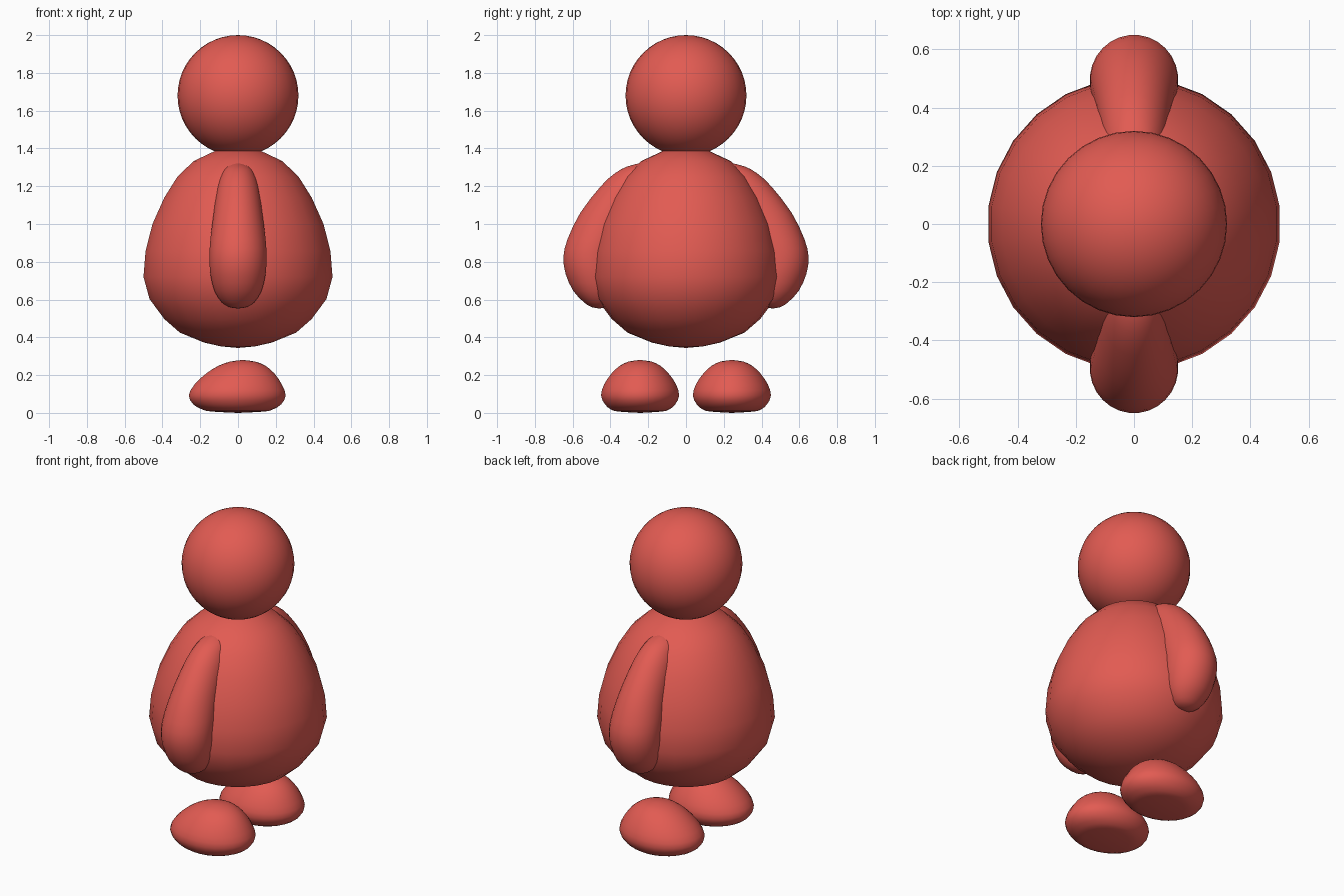
import bpy, bmesh, math

if "Cube" in bpy.data.objects:
    bpy.data.objects.remove(bpy.data.objects["Cube"])

red = bpy.data.materials.new("soft red")
red.diffuse_color = (0.76, 0.105, 0.085, 1)
red.use_nodes = True
red.node_tree.nodes["Principled BSDF"].inputs["Base Color"].default_value = red.diffuse_color


def smooth_rows(rows, n):
    """Catmull-Rom interpolation of profile rows, n steps per span."""
    out = []
    for i in range(len(rows) - 1):
        p0, p1 = rows[max(i - 1, 0)], rows[i]
        p2, p3 = rows[i + 1], rows[min(i + 2, len(rows) - 1)]
        for k in range(n):
            t = k / n
            out.append([0.5 * (2 * b + (c - a) * t + (2 * a - 5 * b + 4 * c - d) * t * t
                               + (3 * b - a - 3 * c + d) * t ** 3)
                        for a, b, c, d in zip(p0, p1, p2, p3)])
    return out + [list(rows[-1])]


def loft(name, rows, sides, steps=1):
    """Closed form from stacked ellipses: rows of (z, centre x, centre y, radius x, radius y).
    The first and last rows are single points."""
    rows = smooth_rows(rows, steps)
    bm = bmesh.new()
    rings = []
    for z, cx, cy, rx, ry in rows[1:-1]:
        ring = []
        for i in range(sides):
            a = math.tau * (i + 0.5) / sides
            ring.append(bm.verts.new((cx + rx * math.cos(a), cy + ry * math.sin(a), z)))
        rings.append(ring)
    low = bm.verts.new((rows[0][1], rows[0][2], rows[0][0]))
    high = bm.verts.new((rows[-1][1], rows[-1][2], rows[-1][0]))
    for i in range(sides):
        j = (i + 1) % sides
        bm.faces.new((low, rings[0][j], rings[0][i]))
        bm.faces.new((high, rings[-1][i], rings[-1][j]))
        for a, b in zip(rings, rings[1:]):
            bm.faces.new((a[i], a[j], b[j], b[i]))
    bmesh.ops.recalc_face_normals(bm, faces=bm.faces)
    for f in bm.faces:
        f.smooth = True
    me = bpy.data.meshes.new(name)
    bm.to_mesh(me)
    bm.free()
    me.materials.append(red)
    ob = bpy.data.objects.new(name, me)
    bpy.context.collection.objects.link(ob)
    return ob


# Head
bpy.ops.mesh.primitive_uv_sphere_add(segments=32, ring_count=24, radius=0.32, location=(0, 0, 1.68))
head = bpy.context.object
head.name = "head"
head.data.materials.append(red)
bpy.ops.object.shade_smooth()

# Egg-shaped body
body = [(0.344, 0), (0.352, 0.09), (0.372, 0.18), (0.425, 0.31), (0.497, 0.393), (0.603, 0.472),
        (0.72, 0.504), (0.857, 0.493), (1.0, 0.456), (1.14, 0.393), (1.249, 0.324),
        (1.333, 0.237), (1.386, 0.124), (1.40, 0.06), (1.405, 0)]
loft("body", [(z, 0, 0, r, r) for z, r in body], 26)

# Arms: z, outermost y, half width, half depth
arm = [(0.553, 0.46, 0, 0), (0.560, 0.50, 0.045, 0.04), (0.585, 0.54, 0.086, 0.08),
       (0.645, 0.597, 0.125, 0.125), (0.735, 0.638, 0.147, 0.15), (0.825, 0.65, 0.152, 0.155),
       (0.92, 0.628, 0.147, 0.16), (1.06, 0.56, 0.129, 0.16), (1.2, 0.452, 0.109, 0.15),
       (1.27, 0.375, 0.085, 0.12), (1.305, 0.31, 0.056, 0.075), (1.325, 0.23, 0, 0)]
# Feet: z, heel-to-toe limits in x, half width
foot = [(0.0, 0, 0, 0), (0.007, -0.14, 0.14, 0.115), (0.018, -0.19, 0.185, 0.155),
        (0.045, -0.238, 0.23, 0.187), (0.092, -0.262, 0.254, 0.208), (0.15, -0.232, 0.234, 0.192),
        (0.21, -0.168, 0.193, 0.151), (0.25, -0.103, 0.145, 0.107),
        (0.272, -0.04, 0.09, 0.06), (0.28, 0.025, 0.025, 0)]
for side, s in (("left", 1), ("right", -1)):
    loft(side + "_arm", [(z, 0, s * (y - d), w, d) for z, y, w, d in arm], 28, 2)
    loft(side + "_foot", [(z, (a + b) / 2, s * 0.243, (b - a) / 2, w) for z, a, b, w in foot], 28, 2)
